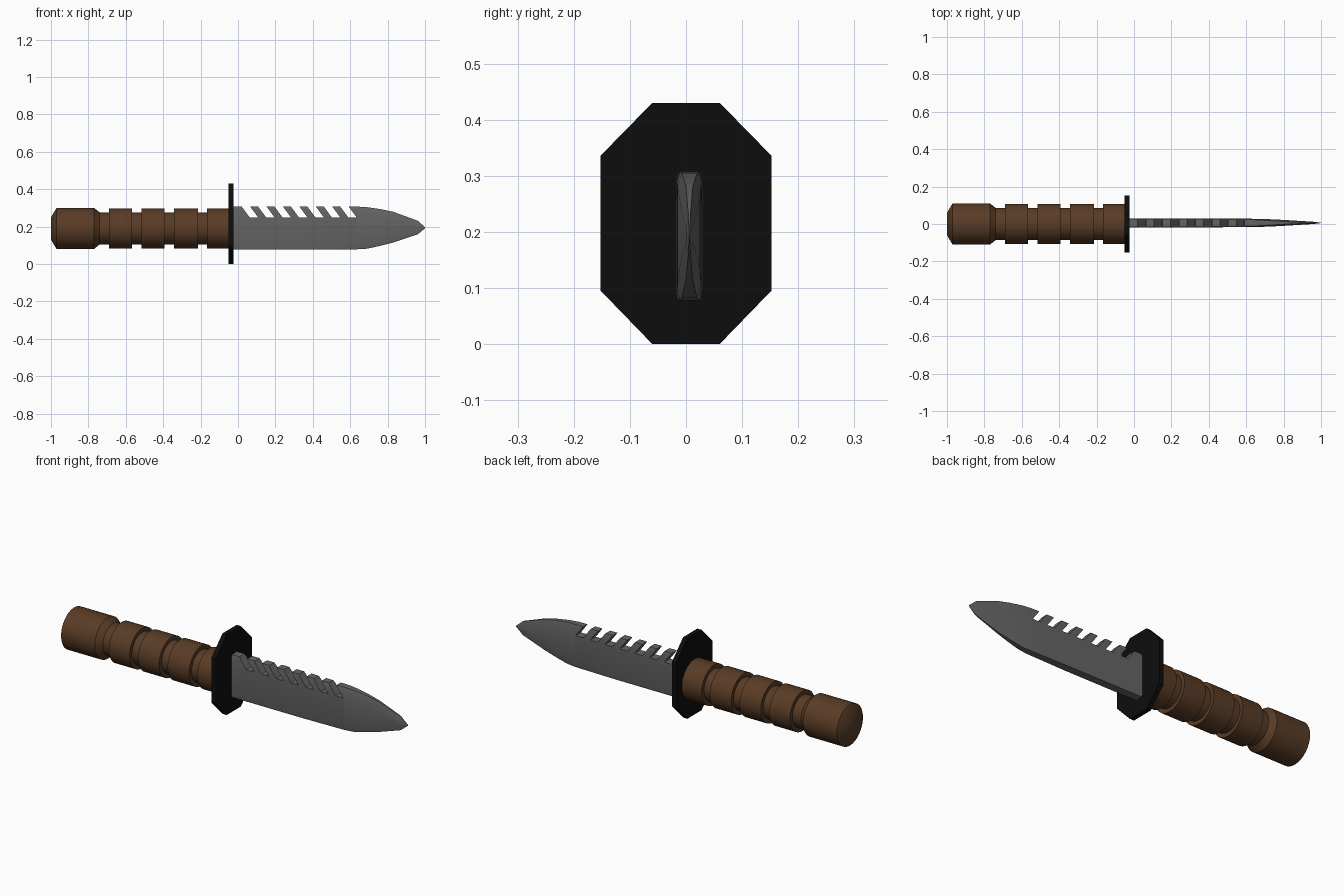
import bpy, math

if "Cube" in bpy.data.objects:
    bpy.data.objects.remove(bpy.data.objects["Cube"])

AXIS_Z = 0.19


def material(name, r, g, b):
    m = bpy.data.materials.new(name)
    m.diffuse_color = (r, g, b, 1)
    m.use_nodes = True
    m.node_tree.nodes["Principled BSDF"].inputs["Base Color"].default_value = m.diffuse_color
    return m


def make(name, verts, faces, mat=None, smooth=None):
    me = bpy.data.meshes.new(name)
    me.from_pydata(verts, [], faces)
    ob = bpy.data.objects.new(name, me)
    bpy.context.collection.objects.link(ob)
    if mat:
        me.materials.append(mat)
    if smooth:
        bpy.ops.object.select_all(action='DESELECT')
        ob.select_set(True)
        bpy.context.view_layer.objects.active = ob
        bpy.ops.object.shade_smooth_by_angle(angle=math.radians(smooth))
    return ob


def loft(rings):
    """Skin equal-sized rings along +x and cap both ends."""
    n = len(rings[0])
    verts = [p for ring in rings for p in ring]
    faces = [(k * n + i, k * n + (i + 1) % n, (k + 1) * n + (i + 1) % n, (k + 1) * n + i)
             for k in range(len(rings) - 1) for i in range(n)]
    last = (len(rings) - 1) * n
    faces += [tuple(reversed(range(n))), tuple(range(last, last + n))]
    # rings run counter-clockwise seen from +x, so side faces point outward
    return verts, faces


brown = material("handle_brown", 0.10, 0.045, 0.019)
black = material("guard_black", 0.004, 0.004, 0.004)
steel = material("blade_steel", 0.13, 0.13, 0.13)

# Handle: turned profile with a pommel and four grip rings
R, GROOVE = 0.107, 0.086
profile = [(-1.0, 0.06), (-0.97, 0.11), (-0.77, 0.11), (-0.74, GROOVE)]
for x0, x1 in ((-0.69, -0.567), (-0.517, -0.392), (-0.342, -0.215), (-0.167, -0.045)):
    profile += [(x0, GROOVE), (x0, R), (x1, R), (x1, GROOVE)]
SIDES = 32
angles = [2 * math.pi * i / SIDES for i in range(SIDES)]
make("handle", *loft([[(x, r * math.cos(a), AXIS_Z + r * math.sin(a)) for a in angles]
                      for x, r in profile]), brown, 35)

# Guard: flat elongated octagon plate
octagon = [(0.06, 0), (0.152, 0.095), (0.152, 0.336), (0.06, 0.43),
           (-0.06, 0.43), (-0.152, 0.336), (-0.152, 0.095), (-0.06, 0)]
make("guard", *loft([[(x, y, z) for y, z in octagon] for x in (-0.05, -0.025)]), black)

# Blade sections: x, bottom, top, half thickness, edge half thickness, bevel height
sections = [(-0.03, 0.078, 0.307, 0.024, 0.021, 0.012),
            (0.40, 0.078, 0.307, 0.024, 0.021, 0.012),
            (0.64, 0.079, 0.307, 0.022, 0.017, 0.016),
            (0.69, 0.082, 0.304, 0.021, 0.014, 0.025),
            (0.76, 0.097, 0.294, 0.018, 0.010, 0.035),
            (0.83, 0.115, 0.279, 0.014, 0.006, 0.04),
            (0.96, 0.158, 0.232, 0.006, 0.002, 0.025),
            (1.00, 0.191, 0.197, 0.001, 0.0005, 0.002)]
CY = 0.006
rings = []
for x, lo, hi, t, e, c in sections:
    rings.append([(x, CY + y, z) for y, z in (
        (e, lo), (t, lo + c), (t, hi - c), (e, hi),
        (-e, hi), (-t, hi - c), (-t, lo + c), (-e, lo))])
blade = make("blade", *loft(rings), steel)

# Saw-back slots: seven slanted cutters
verts, faces = [], []
SLANT = 0.042 / 0.057
for k in range(7):
    x0 = 0.062 + 0.0878 * k
    dx, z0, z1 = 0.1 * SLANT, 0.25, 0.35
    para = [(x0, z0), (x0 + 0.045, z0), (x0 + 0.045 - dx, z1), (x0 - dx, z1)]
    b = len(verts)
    verts += [(x, y, z) for y in (-0.1, 0.1) for x, z in para]
    faces += [(b, b + 1, b + 2, b + 3), (b + 7, b + 6, b + 5, b + 4)]
    faces += [(b + i, b + 4 + i, b + 4 + (i + 1) % 4, b + (i + 1) % 4) for i in range(4)]
cutter = make("slot_cutter", verts, faces)
mod = blade.modifiers.new("slots", 'BOOLEAN')
mod.operation = 'DIFFERENCE'
mod.solver = 'EXACT'
mod.object = cutter
bpy.ops.object.select_all(action='DESELECT')
blade.select_set(True)
bpy.context.view_layer.objects.active = blade
bpy.ops.object.modifier_apply(modifier="slots")
bpy.data.objects.remove(cutter)
bpy.ops.object.shade_smooth_by_angle(angle=math.radians(25))
